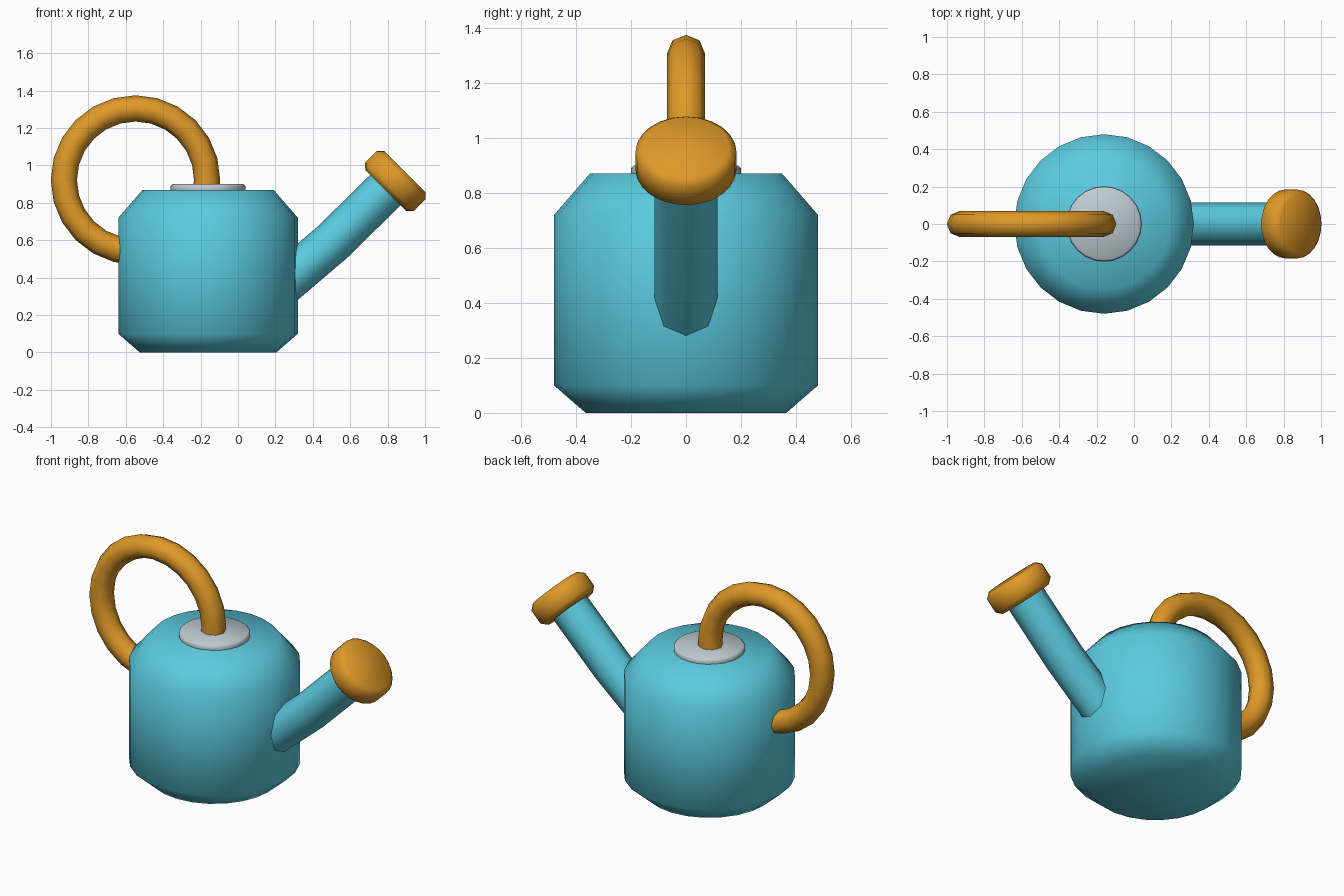
import bpy, bmesh, math
from mathutils import Vector, Matrix

if "Cube" in bpy.data.objects:
    bpy.data.objects.remove(bpy.data.objects["Cube"])


def material(name, rgb):
    m = bpy.data.materials.new(name)
    m.diffuse_color = (*rgb, 1)
    m.use_nodes = True
    m.node_tree.nodes["Principled BSDF"].inputs["Base Color"].default_value = m.diffuse_color
    return m


BLUE = material("sky blue", (0.105, 0.60, 0.745))
ORANGE = material("orange", (0.74, 0.32, 0.021))
GREY = material("light grey", (0.52, 0.60, 0.64))


def build(name, rings, mat):
    """Skin a list of equal-sized rings of points and close both ends."""
    bm = bmesh.new()
    loops = [[bm.verts.new(p) for p in ring] for ring in rings]
    n = len(loops[0])
    for a, b in zip(loops, loops[1:]):
        for i in range(n):
            j = (i + 1) % n
            bm.faces.new((a[i], a[j], b[j], b[i]))
    bm.faces.new(loops[0])
    bm.faces.new(loops[-1])
    bmesh.ops.recalc_face_normals(bm, faces=bm.faces)
    me = bpy.data.meshes.new(name)
    bm.to_mesh(me)
    bm.free()
    me.materials.append(mat)
    ob = bpy.data.objects.new(name, me)
    bpy.context.collection.objects.link(ob)
    bpy.ops.object.select_all(action='DESELECT')
    ob.select_set(True)
    bpy.context.view_layer.objects.active = ob
    bpy.ops.object.shade_smooth_by_angle(angle=math.radians(60))
    return ob


def lathe(name, profile, origin, mat, tilt=0, sides=24):
    """Revolve (radius, height) points about an axis tilted towards +x."""
    xf = Matrix.Translation(origin) @ Matrix.Rotation(tilt, 4, 'Y')
    angles = [math.tau * i / sides for i in range(sides)]
    build(name, [[xf @ Vector((r * math.cos(a), r * math.sin(a), h)) for a in angles]
                 for r, h in profile], mat)


def tube(name, path, radius, mat, sides=8):
    """Sweep a round section along an (x, z) path in the y = 0 plane."""
    pts = [Vector((x, 0, z)) for x, z in path]
    rings = []
    for i, p in enumerate(pts):
        t = (pts[min(i + 1, len(pts) - 1)] - pts[max(i - 1, 0)]).normalized()
        side = Vector((-t.z, 0, t.x))
        rings.append([p + radius * (math.cos(a) * side + math.sin(a) * Vector((0, 1, 0)))
                      for a in (math.tau * k / sides for k in range(sides))])
    build(name, rings, mat)


# Chamfered can body
lathe("body", [(0.365, 0), (0.48, 0.10), (0.48, 0.72), (0.35, 0.87)], (-0.16, 0, 0), BLUE)

# Filler cap
lathe("cap", [(0.19, 0.85), (0.20, 0.86), (0.20, 0.89), (0.19, 0.90)], (-0.16, 0, 0), GREY)

# Looping handle, both ends buried in the body
arc = [math.radians(d) for d in range(-15, 271, 15)]
tube("handle", [(-0.548 + 0.383 * math.cos(a), 0.922 + 0.383 * math.sin(a)) for a in arc],
     0.07, ORANGE)

# Bent spout
tube("spout", [(0.20, 0.33), (0.505, 0.59), (0.81, 0.89)], 0.115, BLUE)

# Sprinkler rose on the spout end
lathe("rose", [(0.155, -0.072), (0.184, -0.044), (0.184, 0.044), (0.155, 0.072)],
      (0.841, 0, 0.917), ORANGE, tilt=math.radians(45))
